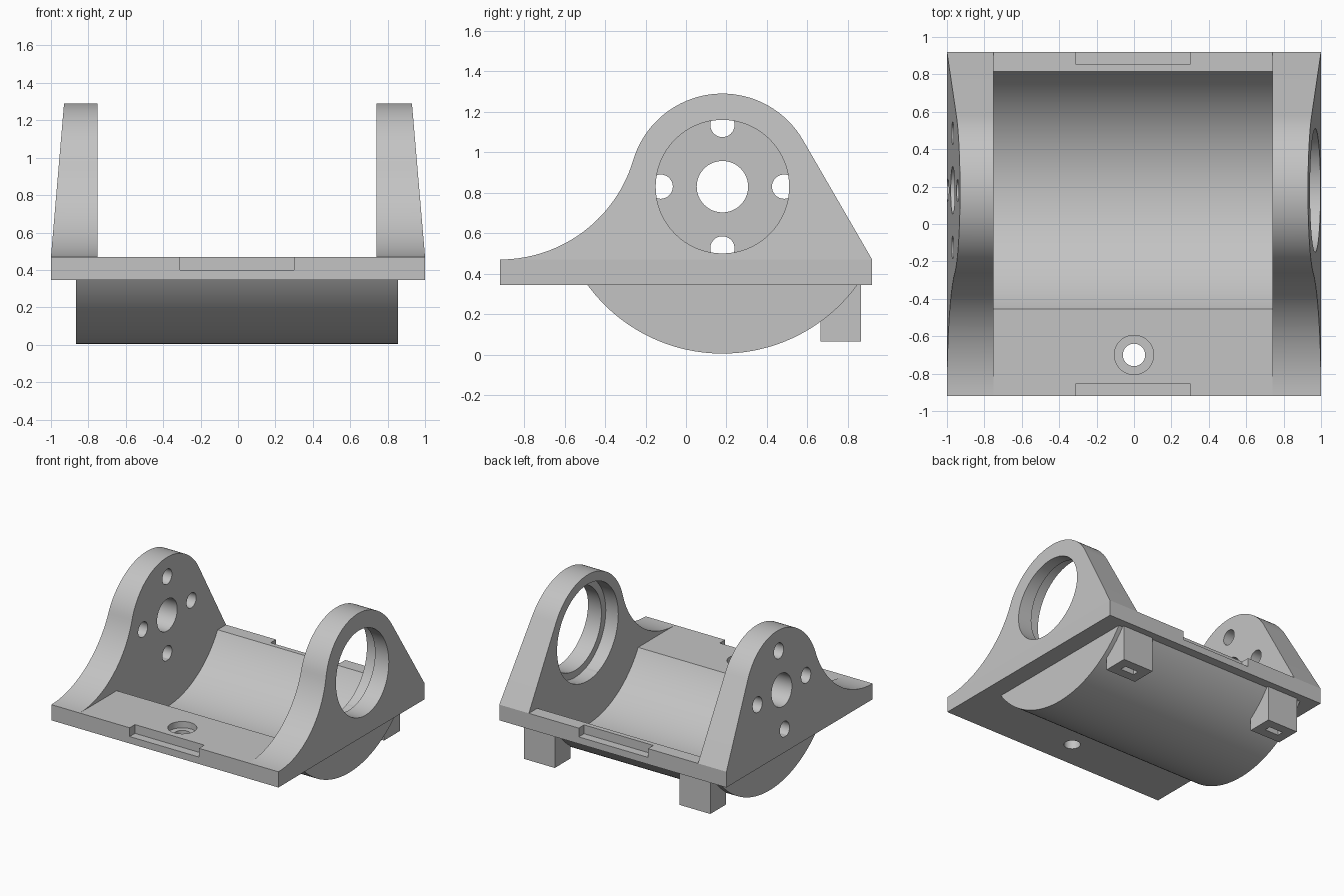
import bpy, bmesh
from math import sin, cos, pi, acos, atan2, asin, hypot, radians
from mathutils import Matrix

cube = bpy.data.objects.get("Cube")
if cube:
    bpy.data.objects.remove(cube, do_unlink=True)

grey = bpy.data.materials.new("plain grey")
grey.use_nodes = True
grey.diffuse_color = (0.55, 0.55, 0.55, 1)
grey.node_tree.nodes["Principled BSDF"].inputs["Base Color"].default_value = grey.diffuse_color

AXIS_Y, AXIS_Z = 0.18, 0.83          # shared axis of trough and bores
PLATE_LOW, PLATE_TOP, HALF_Y = 0.345, 0.47, 0.92
INNER_L, INNER_R = 0.74, -0.75       # inside faces of the two walls


def finish(name, bm):
    bmesh.ops.recalc_face_normals(bm, faces=bm.faces)
    mesh = bpy.data.meshes.new(name)
    bm.to_mesh(mesh)
    bm.free()
    mesh.materials.append(grey)
    ob = bpy.data.objects.new(name, mesh)
    bpy.context.collection.objects.link(ob)
    return ob


def prism(name, profile, x0, x1):
    """Extrude a (y, z) outline along x."""
    bm = bmesh.new()
    face = bm.faces.new([bm.verts.new((x0, y, z)) for y, z in profile])
    new = bmesh.ops.extrude_face_region(bm, geom=[face])["geom"]
    bmesh.ops.translate(bm, vec=(x1 - x0, 0, 0),
                        verts=[v for v in new if isinstance(v, bmesh.types.BMVert)])
    return finish(name, bm)


def box(name, x0, x1, y0, y1, z0, z1):
    return prism(name, [(y0, z0), (y1, z0), (y1, z1), (y0, z1)], x0, x1)


def arc(cy, cz, r, a0, a1, n):
    return [(cy + r * cos(a0 + (a1 - a0) * i / n), cz + r * sin(a0 + (a1 - a0) * i / n))
            for i in range(n + 1)]


def bore(r, x0, x1, dy=0, dz=0, n=64):
    return prism("bore_cutter", arc(AXIS_Y + dy, AXIS_Z + dz, r, 0, 2 * pi, n)[:-1], x0, x1)


def drill(r, y, z0, z1):
    bm = bmesh.new()
    bmesh.ops.create_cone(bm, cap_ends=True, segments=48, radius1=r, radius2=r, depth=z1 - z0,
                          matrix=Matrix.Translation((0, y, (z0 + z1) / 2)))
    return finish("drill_cutter", bm)


def combine(ob, tool, operation="DIFFERENCE"):
    """Apply a boolean and discard the tool."""
    tool.hide_render = True
    mod = ob.modifiers.new("boolean", "BOOLEAN")
    mod.operation, mod.solver, mod.object = operation, "EXACT", tool
    bpy.context.view_layer.objects.active = ob
    bpy.ops.object.modifier_apply(modifier=mod.name)
    bpy.data.objects.remove(tool, do_unlink=True)


# Base plate with the half-round trough below it
base = box("base_plate_and_trough", -1, 1, -HALF_Y, HALF_Y, PLATE_LOW, PLATE_TOP)
outer_r = AXIS_Z - 0.005
start = asin((0.38 - AXIS_Z) / outer_r)
combine(base, prism("trough", arc(AXIS_Y, AXIS_Z, outer_r, start, -pi - start, 72), -0.865, 0.855),
        "UNION")
combine(base, bore(0.73, INNER_R, INNER_L, n=128))

# Edge notches, front screw hole and bearing seat clearance
for side in (-1, 1):
    y0, y1 = sorted((side * 0.853, side * 1.0))
    combine(base, box("notch_cutter", -0.31, 0.30, y0, y1, 0.40, 0.6))
combine(base, drill(0.06, -0.70, 0.2, 0.6))
combine(base, drill(0.105, -0.70, 0.42, 0.6))
combine(base, bore(0.385, INNER_L - 0.05, 0.85))

# Wall outline: concave front flare, round crown, straight rear slope
CROWN = 0.46
dy, dz = AXIS_Y + HALF_Y, AXIS_Z - PLATE_TOP
flare = (dy * dy + dz * dz - CROWN ** 2) / (2 * (CROWN + dz))
to_crown = atan2(dz - flare, dy)
run = HALF_Y - AXIS_Y
slope = atan2(-dz, run) + acos(CROWN / hypot(run, dz))
outline = arc(-HALF_Y, PLATE_TOP + flare, flare, -pi / 2, to_crown, 28)
outline += arc(AXIS_Y, AXIS_Z, CROWN, to_crown + pi, slope, 40)[1:]
outline.append((HALF_Y, PLATE_TOP))


def wall(name, inner, side):
    ob = prism(name, outline, inner, side)
    for v in ob.data.vertices:          # outer face leans inward
        if abs(v.co.x) > 0.9:
            v.co.x = side * (1 - 0.07 * (v.co.z - PLATE_TOP) / 0.82)
    return ob


# Left wall: large bore with a wider seat on the inside
left_wall = wall("left_wall", INNER_L, 1)
combine(left_wall, bore(0.33, 0.6, 1.1))
combine(left_wall, bore(0.385, 0.6, 0.85))

# Right wall: shaft hole and four screw holes
right_wall = wall("right_wall", INNER_R, -1)
combine(right_wall, bore(0.127, -1.1, -0.6))
for i in range(4):
    a = i * pi / 2
    combine(right_wall, bore(0.06, -1.1, -0.6, 0.305 * cos(a), 0.305 * sin(a), 32))

# Rear feet with a slot underneath
for name, x in (("left_foot", 0.685), ("right_foot", -0.685)):
    foot = box(name, x - 0.135, x + 0.135, 0.665, 0.865, 0.065, PLATE_LOW + 0.01)
    combine(foot, box("slot_cutter", x - 0.06, x + 0.06, 0.74, 0.79, 0, 0.15))
    # Keep the foot clear of the trough interior
    combine(foot, bore(0.78, -1, 1, n=128))

# Smooth curves, sharp edges
parts = [o for o in bpy.context.collection.objects if o.type == "MESH"]
for ob in parts:
    bpy.ops.object.select_all(action="DESELECT")
    ob.select_set(True)
    bpy.context.view_layer.objects.active = ob
    bpy.ops.object.shade_smooth_by_angle(angle=radians(30))
